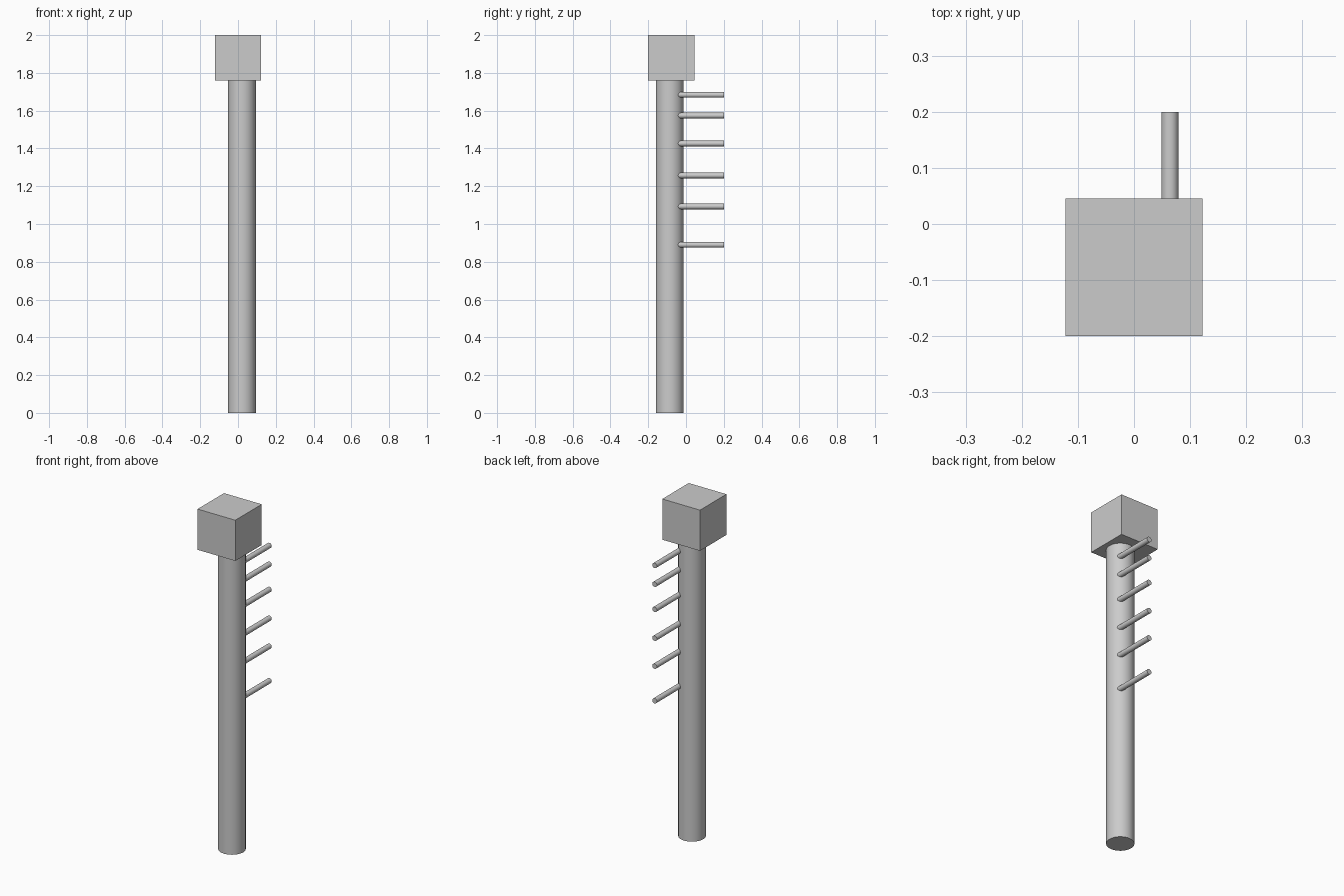
import bpy
from math import pi, radians

if "Cube" in bpy.data.objects:
    bpy.data.objects.remove(bpy.data.objects["Cube"])


def cylinder(name, radius, depth, location, rotation=(0, 0, 0)):
    bpy.ops.mesh.primitive_cylinder_add(vertices=32, radius=radius, depth=depth,
                                        location=location, rotation=rotation)
    obj = bpy.context.object
    obj.name = name
    bpy.ops.object.shade_smooth_by_angle(angle=radians(30))
    return obj


# Upright post
POST_H = 1.761
cylinder("post", 0.0735, POST_H, (0.021, -0.086, POST_H / 2))

# Square block on top of the post
bpy.ops.mesh.primitive_cube_add(size=1, location=(0, -0.0775, (POST_H + 2) / 2))
block = bpy.context.object
block.name = "top_block"
block.scale = (0.245, 0.245, 2 - POST_H)

# Pegs sticking out of the back, rooted inside the post
PEG_START, PEG_END = -0.06, 0.2
for i, z in enumerate((0.89, 1.093, 1.257, 1.426, 1.574, 1.684)):
    cylinder(f"peg_{i + 1}", 0.015, PEG_END - PEG_START,
             (0.064, (PEG_START + PEG_END) / 2, z), (pi / 2, 0, 0))
